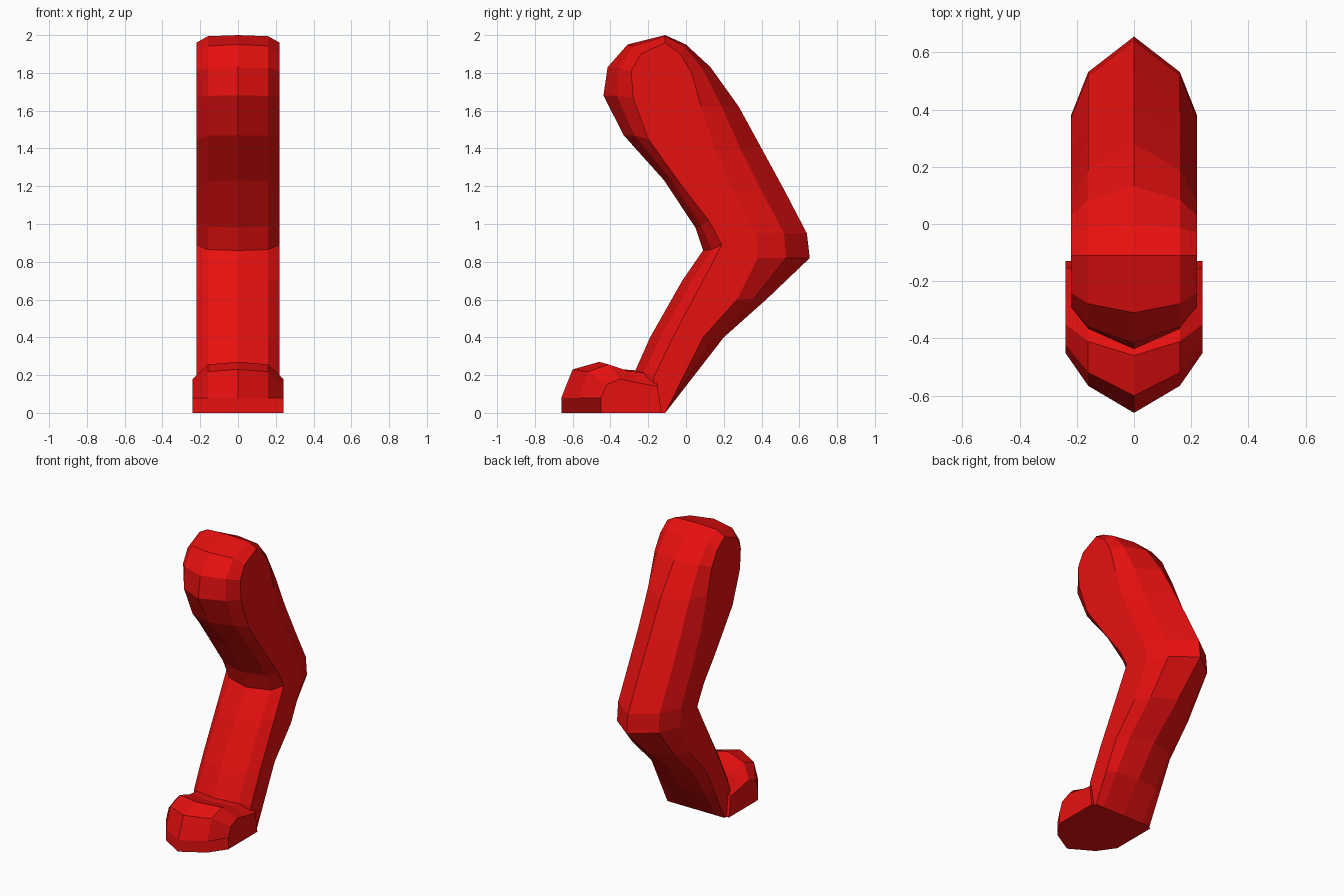
import bpy, bmesh

red = bpy.data.materials.new("red")
red.diffuse_color = (0.8, 0.005, 0.005, 1)


def loft(name, rows, width, mid_x=0.16):
    """Faceted loft. Each row: front centre, back centre, front side, back side as (y, z)."""
    bm = bmesh.new()
    rings = []
    for fy, fz, by, bz, sfy, sfz, sby, sbz in rows:
        def mid(cy, cz, sy, sz):
            return (mid_x, cy + (sy - cy) * 0.45, cz + (sz - cz) * 0.15)
        half = [mid(fy, fz, sfy, sfz), (width, sfy, sfz),
                (width, sby, sbz), mid(by, bz, sby, sbz)]
        pts = [(0, fy, fz)] + half + [(0, by, bz)]
        pts += [(-x, y, z) for x, y, z in reversed(half)]
        rings.append([bm.verts.new(p) for p in pts])
    for a, b in zip(rings, rings[1:]):
        for i in range(10):
            j = (i + 1) % 10
            bm.faces.new((a[i], a[j], b[j], b[i]))
    bm.faces.new(rings[0])
    bm.faces.new(rings[-1])
    bmesh.ops.remove_doubles(bm, verts=bm.verts, dist=0.0005)
    bmesh.ops.dissolve_degenerate(bm, edges=bm.edges, dist=0.0005)
    bmesh.ops.recalc_face_normals(bm, faces=bm.faces)
    mesh = bpy.data.meshes.new(name)
    bm.to_mesh(mesh)
    bm.free()
    mesh.materials.append(red)
    ob = bpy.data.objects.new(name, mesh)
    bpy.context.collection.objects.link(ob)
    return ob


# Bent leg, from rounded hip over the joint down to the heel
loft("leg", [
    (-0.11, 2.00, -0.11, 2.00, -0.11, 1.96, -0.11, 1.96),
    (-0.31, 1.95, 0.00, 1.95, -0.24, 1.90, -0.03, 1.90),
    (-0.415, 1.83, 0.13, 1.83, -0.29, 1.81, 0.03, 1.80),
    (-0.437, 1.68, 0.28, 1.62, -0.28, 1.67, 0.08, 1.62),
    (-0.33, 1.47, 0.40, 1.40, -0.20, 1.45, 0.15, 1.40),
    (-0.115, 1.23, 0.52, 1.18, -0.02, 1.20, 0.25, 1.18),
    (0.05, 0.98, 0.64, 0.95, 0.12, 1.02, 0.37, 0.95),
    (0.09, 0.86, 0.655, 0.82, 0.19, 0.89, 0.38, 0.82),
    (-0.02, 0.70, 0.43, 0.605, 0.09, 0.70, 0.27, 0.60),
    (-0.19, 0.40, 0.20, 0.40, -0.07, 0.40, 0.09, 0.40),
    (-0.27, 0.22, 0.045, 0.20, -0.17, 0.19, -0.01, 0.20),
    (-0.27, 0.00, -0.11, 0.00, -0.20, 0.00, -0.11, 0.00),
], 0.22)

# Foot, from toe to ankle (top line, sole line)
loft("foot", [
    (-0.66, 0.08, -0.66, 0.00, -0.45, 0.08, -0.45, 0.00),
    (-0.60, 0.23, -0.60, 0.00, -0.42, 0.15, -0.42, 0.00),
    (-0.46, 0.27, -0.46, 0.00, -0.35, 0.18, -0.35, 0.00),
    (-0.33, 0.23, -0.33, 0.00, -0.26, 0.16, -0.26, 0.00),
    (-0.20, 0.22, -0.13, 0.00, -0.15, 0.14, -0.13, 0.00),
], 0.24)
